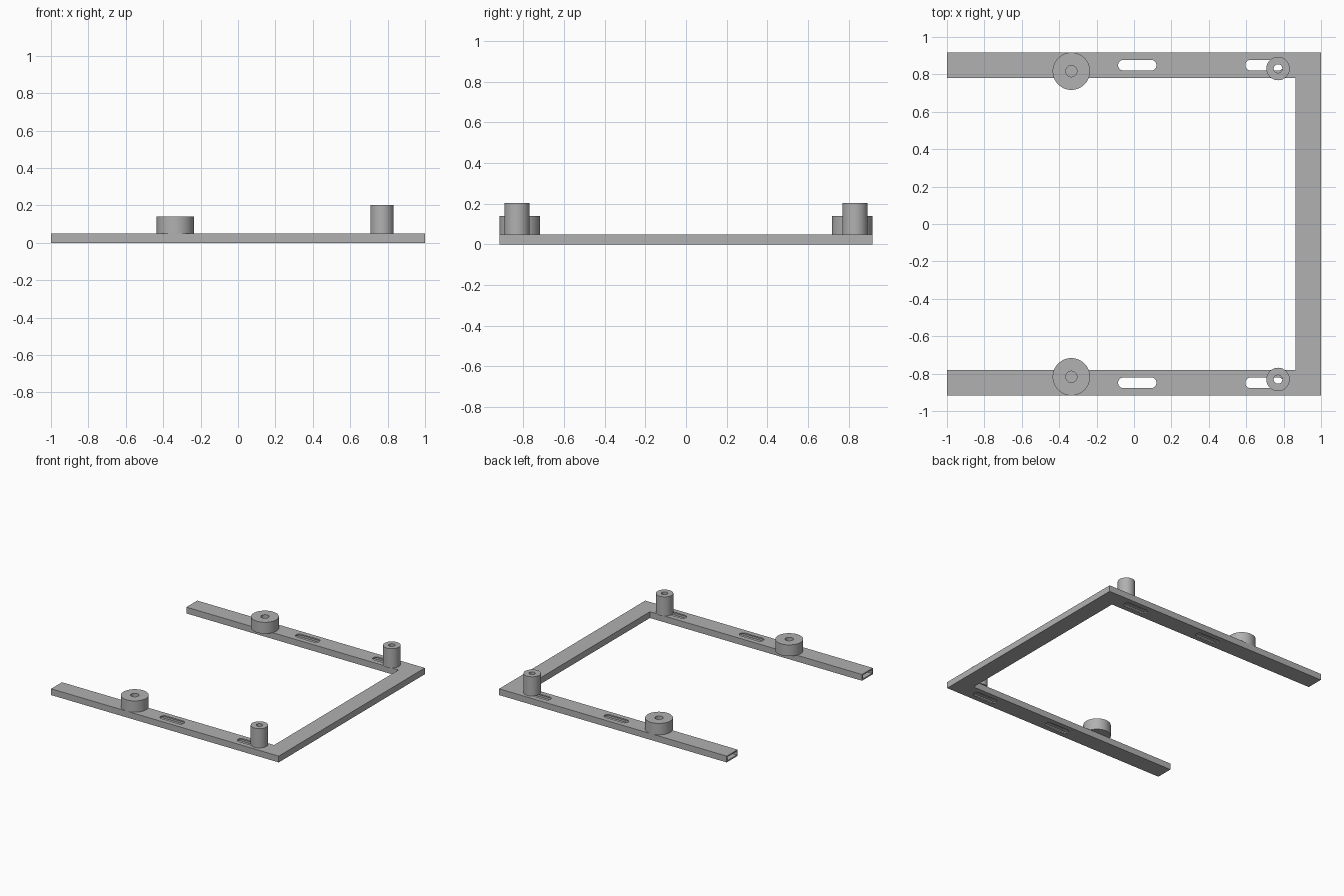
import bpy
import bmesh
import math

cube = bpy.data.objects.get("Cube")
if cube:
    bpy.data.objects.remove(cube, do_unlink=True)

grey = bpy.data.materials.new("plain grey metal")
grey.use_nodes = True
colour = (0.44, 0.44, 0.44, 1)
grey.diffuse_color = colour
grey.node_tree.nodes["Principled BSDF"].inputs["Base Color"].default_value = colour

HALF_Y, WIDTH, HEIGHT, WALL = 0.917, 0.136, 0.05, 0.01
ARM_Y = HALF_Y - WIDTH / 2


def make_object(name, bm):
    bmesh.ops.recalc_face_normals(bm, faces=bm.faces)
    mesh = bpy.data.meshes.new(name)
    bm.to_mesh(mesh)
    bm.free()
    mesh.materials.append(grey)
    obj = bpy.data.objects.new(name, mesh)
    bpy.context.collection.objects.link(obj)
    return obj


def prism(name, outline, z0, z1):
    bm = bmesh.new()
    face = bm.faces.new([bm.verts.new((x, y, z0)) for x, y in outline])
    top = bmesh.ops.extrude_face_region(bm, geom=[face])["geom"]
    verts = [v for v in top if isinstance(v, bmesh.types.BMVert)]
    bmesh.ops.translate(bm, verts=verts, vec=(0, 0, z1 - z0))
    return make_object(name, bm)


def u_outline(inset, open_end):
    """Outline of the three-sided frame, shrunk by inset, ending at open_end."""
    xo, yo = 1 - inset, HALF_Y - inset
    xi, yi = 1 - WIDTH + inset, HALF_Y - WIDTH + inset
    return [(open_end, -yo), (xo, -yo), (xo, yo), (open_end, yo),
            (open_end, yi), (xi, yi), (xi, -yi), (open_end, -yi)]


def slot_outline(x0, x1, y, r, steps=16):
    points = []
    for cx, start in ((x1 - r, -math.pi / 2), (x0 + r, math.pi / 2)):
        for i in range(steps + 1):
            a = start + math.pi * i / steps
            points.append((cx + r * math.cos(a), y + r * math.sin(a)))
    return points


def cut(obj, cutter):
    mod = obj.modifiers.new("cut", 'BOOLEAN')
    mod.operation = 'DIFFERENCE'
    mod.solver = 'EXACT'
    mod.object = cutter
    graph = bpy.context.evaluated_depsgraph_get()
    mesh = bpy.data.meshes.new_from_object(obj.evaluated_get(graph))
    obj.modifiers.clear()
    obj.data = mesh
    bpy.data.objects.remove(cutter, do_unlink=True)


def ring(name, x, y, radius, hole, z1, segments=64):
    """Upright sleeve standing on the frame, with a bore all the way through."""
    bm = bmesh.new()
    profile = [(hole, HEIGHT), (radius, HEIGHT), (radius, z1), (hole, z1)]
    loops = []
    for r, z in profile:
        loops.append([bm.verts.new((x + r * math.cos(math.tau * i / segments),
                                    y + r * math.sin(math.tau * i / segments), z))
                      for i in range(segments)])
    for k, a in enumerate(loops):
        b = loops[(k + 1) % len(loops)]
        for i in range(segments):
            j = (i + 1) % segments
            bm.faces.new((a[i], a[j], b[j], b[i]))
    return make_object(name, bm)


# Hollow rectangular tube frame, open at the arm ends
frame = prism("tube_frame", u_outline(0, -1), 0, HEIGHT)
cut(frame, prism("cavity_cutter", u_outline(WALL, -1.1), WALL, HEIGHT - WALL))

# Two long slots through each arm
for side in (-1, 1):
    for x0 in (-0.085, 0.595):
        outline = slot_outline(x0, x0 + 0.205, side * ARM_Y, 0.0285)
        cut(frame, prism("slot_cutter", outline, -0.1, 0.1))

# Wide low bosses and narrow tall posts on both arms
parts = [frame]
for side, label in ((-1, "front"), (1, "back")):
    parts.append(ring(label + "_wide_boss", -0.335, side * 0.817, 0.1, 0.03, 0.14))
    parts.append(ring(label + "_tall_post", 0.77, side * 0.831, 0.0625, 0.023, 0.203))

# Smooth the round walls, keep the edges sharp
bpy.ops.object.select_all(action='DESELECT')
for part in parts:
    part.select_set(True)
bpy.context.view_layer.objects.active = frame
bpy.ops.object.shade_smooth_by_angle(angle=math.radians(30))
